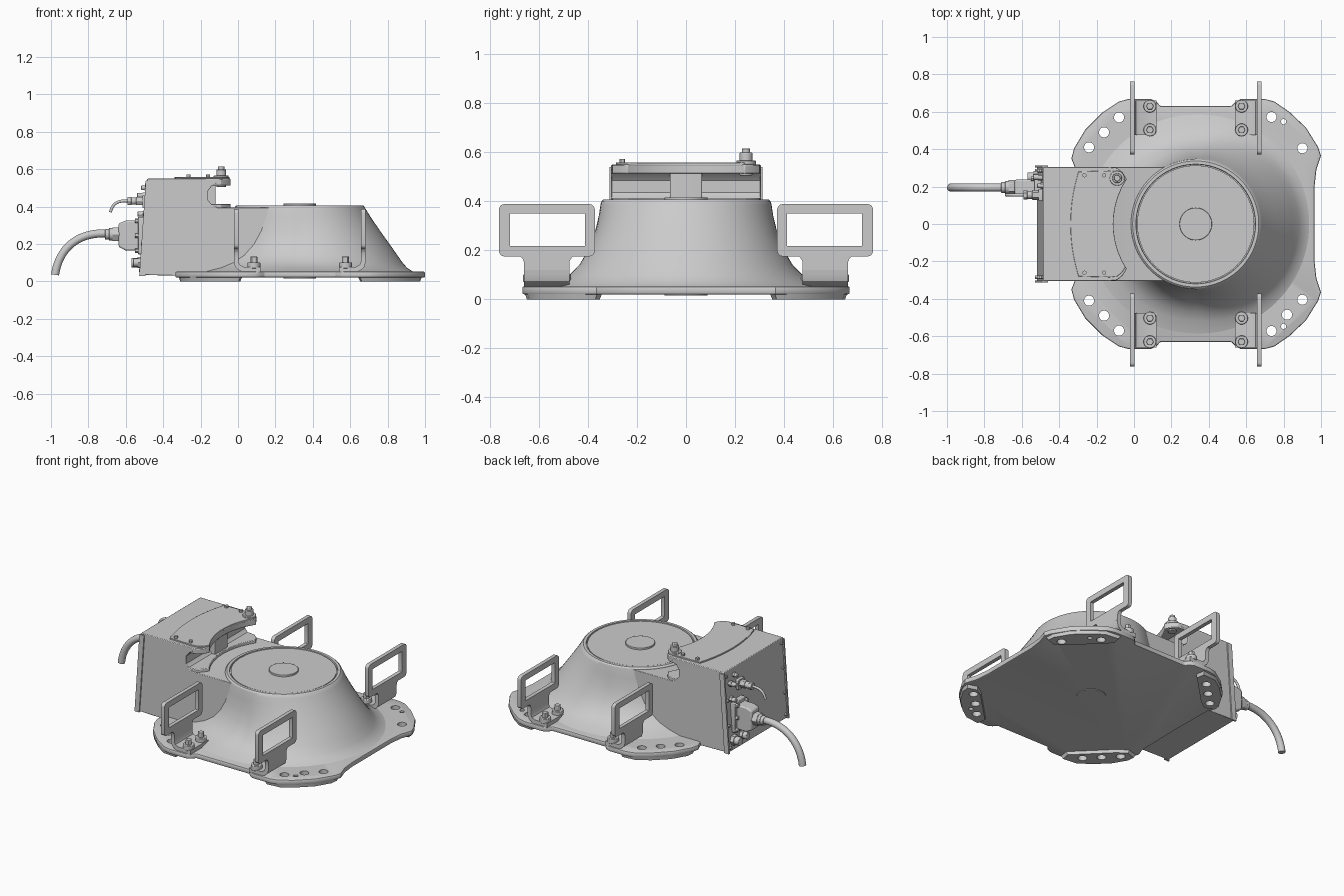
import bpy, bmesh, math
from mathutils import Vector, Matrix

if "Cube" in bpy.data.objects:
    bpy.data.objects.remove(bpy.data.objects["Cube"])

CX = 0.33                     # centre of the round housing
AX = {'x': lambda a, b, h: (h, a, b), 'y': lambda a, b, h: (a, h, b), 'z': lambda a, b, h: (a, b, h)}


def finish(name, bm, bevel=0):
    bmesh.ops.recalc_face_normals(bm, faces=bm.faces)
    me = bpy.data.meshes.new(name)
    bm.to_mesh(me)
    bm.free()
    ob = bpy.data.objects.new(name, me)
    bpy.context.collection.objects.link(ob)
    if bevel:
        m = ob.modifiers.new('bevel', 'BEVEL')
        m.width, m.segments, m.limit_method, m.angle_limit = bevel, 2, 'ANGLE', math.radians(40)
    return ob


def prism(name, pts, lo, hi, axis='z', bevel=0, taper=1.0, hole=None):
    """Extrude a profile; taper scales the low end; hole is a matching inner loop."""
    bm = bmesh.new()
    c = Vector((sum(p[0] for p in pts), sum(p[1] for p in pts))) / len(pts)
    def ring(loop, h, s=1.0):
        return [bm.verts.new(AX[axis](c.x + (a - c.x) * s, c.y + (b - c.y) * s, h)) for a, b in loop]
    def bridge(r, q):
        for i in range(len(r)):
            j = (i + 1) % len(r)
            bm.faces.new((r[i], r[j], q[j], q[i]))
    a, b = ring(pts, lo, taper), ring(pts, hi)
    bridge(a, b)
    if hole:
        ia, ib = ring(hole, lo), ring(hole, hi)
        bridge(ia, ib)
        bridge(a, ia)
        bridge(b, ib)
    else:
        bm.faces.new(a)
        bm.faces.new(b)
    return finish(name, bm, bevel)


def circle(a, b, r, n=32):
    return [(a + r * math.cos(2 * math.pi * i / n), b + r * math.sin(2 * math.pi * i / n)) for i in range(n)]


def cyl(name, a, b, r, lo, hi, axis='z', n=24, bevel=0):
    return prism(name, circle(a, b, r, n), lo, hi, axis, bevel)


def rect(a0, a1, b0, b1, r, n=5):
    out = []
    for k, (a, b) in enumerate([(a1 - r, b1 - r), (a0 + r, b1 - r), (a0 + r, b0 + r), (a1 - r, b0 + r)]):
        for i in range(n + 1):
            t = math.pi / 2 * (k + i / n)
            out.append((a + r * math.cos(t), b + r * math.sin(t)))
    return out


def mirrored(half):
    return half + [(x, -y) for x, y in reversed(half) if y > 0]


# --- base flange with corner pads and bolt holes
flange_half = [(.965, 0), (.965, .2), (.975, .29), (1, .365), (.985, .41), (.92, .515), (.83, .6), (.75, .655),
               (.7, .668), (.57, .668), (.545, .655), (.52, .63), (.14, .63), (.12, .655), (.09, .668), (-.03, .668),
               (-.08, .655), (-.17, .595), (-.26, .505), (-.32, .405), (-.335, .35), (-.315, .3), (-.31, 0)]
# left edge also lies on y = 0, so only points off the axis are mirrored
bases = [prism('base_flange', mirrored(flange_half), .02, .053, bevel=.008)]
pad_pts = [(.985, .36), (.98, .41), (.92, .51), (.83, .595), (.75, .65), (.65, .66), (.64, .6), (.7, .54),
           (.86, .38), (.92, .34)]
for right in (0, 1):
    for s in (-1, 1):
        pts = [(x if right else .665 - x, y * s) for x, y in pad_pts]
        bases.append(prism('foot_pad', pts, 0, .03, taper=.93))

holes = [(.9, .405, .027), (.735, .572, .027), (.8, .547, .014),
         (-.08, .57, .027), (-.16, .49, .027), (-.24, .41, .027)]
holes = [(x, y * s, r) for x, y, r in holes for s in (-1, 1)] + [(.818, -.485, .027)]
bm = bmesh.new()
for x, y, r in holes:
    bmesh.ops.create_cone(bm, cap_ends=True, segments=24, radius1=r, radius2=r, depth=.3,
                          matrix=Matrix.Translation((x, y, 0)))
cutter = finish('hole_cutter', bm)
cutter.hide_render = True
for ob in bases:
    m = ob.modifiers.new('holes', 'BOOLEAN')
    m.operation, m.solver, m.object = 'DIFFERENCE', 'EXACT', cutter
    bpy.context.view_layer.objects.active = ob
    for mod in list(ob.modifiers):
        bpy.ops.object.modifier_apply(modifier=mod.name)
bpy.data.objects.remove(cutter)
cyl('underside_plug', CX, 0, .087, .016, .03, n=48)

# --- flared housing: side profile blends into a straight slope toward +x
#          z, side radius, front-slope radius
profile = [(.045, .61, .625), (.056, .575, .6), (.075, .515, .572), (.1, .468, .55), (.14, .425, .522), (.2, .39, .48),
           (.27, .368, .43), (.34, .355, .382), (.385, .349, .354), (.4, .345, .345), (.407, .337, .337),
           (.407, .32, .32), (.395, .318, .318)]
N = 96
bm = bmesh.new()
rings = []
for z, r0, r1 in profile:
    ring = []
    for i in range(N):
        t = 2 * math.pi * i / N
        r = r0 + (r1 - r0) * max(0, math.cos(t))
        ring.append(bm.verts.new((CX + r * math.cos(t), r * math.sin(t), z)))
    rings.append(ring)
for a, b in zip(rings, rings[1:]):
    for i in range(N):
        j = (i + 1) % N
        bm.faces.new((a[i], a[j], b[j], b[i]))
bm.faces.new(rings[-1])
bm.faces.new(rings[0])
finish('flared_housing', bm)
cyl('top_disc', CX, 0, .313, .39, .404, n=96)
cyl('centre_cap', CX, 0, .087, .4, .416, n=48, bevel=.002)

# --- electrical box with neck running into the housing
prism('box_body', [(-.52, .035), (-.3, .03), (CX, .03), (CX, .395), (-.11, .395), (-.14, .41), (-.16, .435),
                   (-.16, .485), (-.14, .51), (-.11, .53), (-.485, .53)], -.305, .305, 'y', bevel=.003)

def arc_edge(y0, r=.44, n=12):
    return [(CX - math.sqrt(r * r - y * y), y) for y in (y0 - 2 * y0 * i / n for i in range(n + 1))]

tip = [(-.14, .305), (-.09, .3), (-.06, .275)]
deck = tip + arc_edge(.24) + [(x, -y) for x, y in reversed(tip)]
prism('overhang_plate', [(-.486, -.305), (-.486, .305)] + deck, .512, .549, bevel=.004)
prism('deck_lip', [(-.25, -.305), (-.25, .305)] + deck, .385, .414, bevel=.004)
prism('centre_rib', rect(-.19, -.12, -.065, .065, .005), .4, .52)
left = [(-.34 + .55 * y * y, y) for y in (-.28 + .56 * i / 10 for i in range(11))]
prism('access_cover', left + [(-.13, .285), (-.09, .28), (-.065, .26)] + arc_edge(.23)
      + [(-.065, -.26), (-.09, -.28), (-.13, -.285)], .545, .558, bevel=.002)
for x in (-.265, -.16):
    for y in (-.26, .26):
        cyl('cover_screw', x, y, .011, .55, .572, n=12)
for r, lo, hi in ((.04, .55, .566), (.026, .505, .598), (.017, .59, .615)):
    cyl('locking_knob', -.09, .245, r, lo, hi, bevel=.003)

# --- rear connector panel (slanted face)
def face_x(z):
    return -.52 + .07 * (z - .035)

for s in (-1, 1):
    prism('panel_edge', [(-.528, .03), (-.495, .03), (-.46, .54), (-.493, .54)],
          s * .307 - .006, s * .307 + .006, 'y')
    for z in (.06, .2, .36, .515):
        cyl('panel_screw', s * .285, z, .009, face_x(z) - .01, face_x(z) + .01, 'x', n=12)
Y = .195
prism('power_plug_flange', rect(Y - .06, Y + .06, .145, .345, .01), -.535, -.49, 'x', bevel=.003)
prism('power_plug_body', [(-.5, .165), (-.6, .165), (-.638, .185), (-.638, .31), (-.6, .325), (-.5, .325)],
      Y - .042, Y + .042, 'y', bevel=.008)
for y in (Y - .048, Y + .048):
    for z in (.165, .245, .325):
        cyl('plug_bolt', y, z, .012, -.55, -.52, 'x', n=12)
for r, a, b, n in ((.042, -.672, -.63, 6), (.034, -.69, -.66, 24), (.029, -.71, -.68, 24)):
    cyl('power_gland', Y, .252, r, a, b, 'x', n, .003)
YS = .155
prism('signal_base', rect(YS - .032, YS + .032, .395, .46, .006), -.51, -.48, 'x')
for r, a, b, n in ((.026, -.545, -.5, 6), (.02, -.575, -.54, 24), (.024, -.592, -.57, 6)):
    cyl('signal_gland', YS, .43, r, a, b, 'x', n, .002)
for y, z, r, d in ((.25, .1, .026, .055), (.16, .1, .022, .045), (.25, .36, .014, .04), (.25, .46, .014, .05),
                   (.205, .5, .012, .03)):
    cyl('panel_socket', y, z, r, face_x(z) - d, face_x(z) + .01, 'x', 16, .003)
    cyl('socket_collar', y, z, r * 1.3, face_x(z) - d * .4, face_x(z) + .01, 'x', 6)


def cable(name, y, r, p0, h0, h1, p1):
    cu = bpy.data.curves.new(name, 'CURVE')
    cu.dimensions, cu.bevel_depth, cu.bevel_resolution, cu.use_fill_caps = '3D', r, 5, True
    cu.resolution_u = 20
    sp = cu.splines.new('BEZIER')
    sp.bezier_points.add(1)
    for bp, p, hl, hr in ((sp.bezier_points[0], p0, p0, h0), (sp.bezier_points[1], p1, h1, p1)):
        bp.handle_left_type = bp.handle_right_type = 'FREE'
        bp.co, bp.handle_left, bp.handle_right = [(q[0], y, q[1]) for q in (p, hl, hr)]
    ob = bpy.data.objects.new(name, cu)
    bpy.context.collection.objects.link(ob)
    bpy.ops.object.select_all(action='DESELECT')
    ob.select_set(True)
    bpy.context.view_layer.objects.active = ob
    bpy.ops.object.convert(target='MESH')


cable('power_cable', Y, .022, (-.69, .255), (-.86, .27), (-.96, .17), (-.978, .035))
cable('signal_cable', YS, .008, (-.58, .43), (-.64, .435), (-.67, .42), (-.682, .37))

# --- four lifting handles on bolted L-brackets
bracket = [(-.022, .19), (-.022, .1), (-.014, .075), (.008, .057), (.03, .05), (.12, .05),
           (.12, .078), (.03, .078), (.01, .088), (.003, .105), (.003, .19)]
stem = [(.445, .185), (.465, .172), (.475, .155), (.475, .12), (.66, .12), (.66, .15), (.668, .168), (.69, .185)]
for right in (0, 1):
    fx = (lambda x: .66 - x) if right else (lambda x: x)
    for s in (-1, 1):
        x0, x1 = sorted((fx(-.022), fx(.003)))
        outer = [(y * s, z) for y, z in rect(.372, .763, .175, .388, .022)]
        inner = [(y * s, z) for y, z in rect(.412, .718, .217, .35, .003)]
        prism('handle_frame', outer, x0, x1, 'x', hole=inner)
        prism('handle_stem', [(y * s, z) for y, z in stem], x0, x1, 'x')
        lo, hi = sorted((.475 * s, .66 * s))
        prism('handle_bracket', [(fx(x), z) for x, z in bracket], lo, hi, 'y')
        for y in (.503, .63):
            cyl('bracket_washer', fx(.085), y * s, .034, .07, .102, bevel=.003)
            cyl('bracket_bolt', fx(.085), y * s, .02, .095, .132, n=6, bevel=.002)

# --- smooth shading with sharp edges kept
bpy.ops.object.select_all(action='SELECT')
bpy.context.view_layer.objects.active = bpy.data.objects['flared_housing']
bpy.ops.object.shade_smooth_by_angle(angle=math.radians(30))
